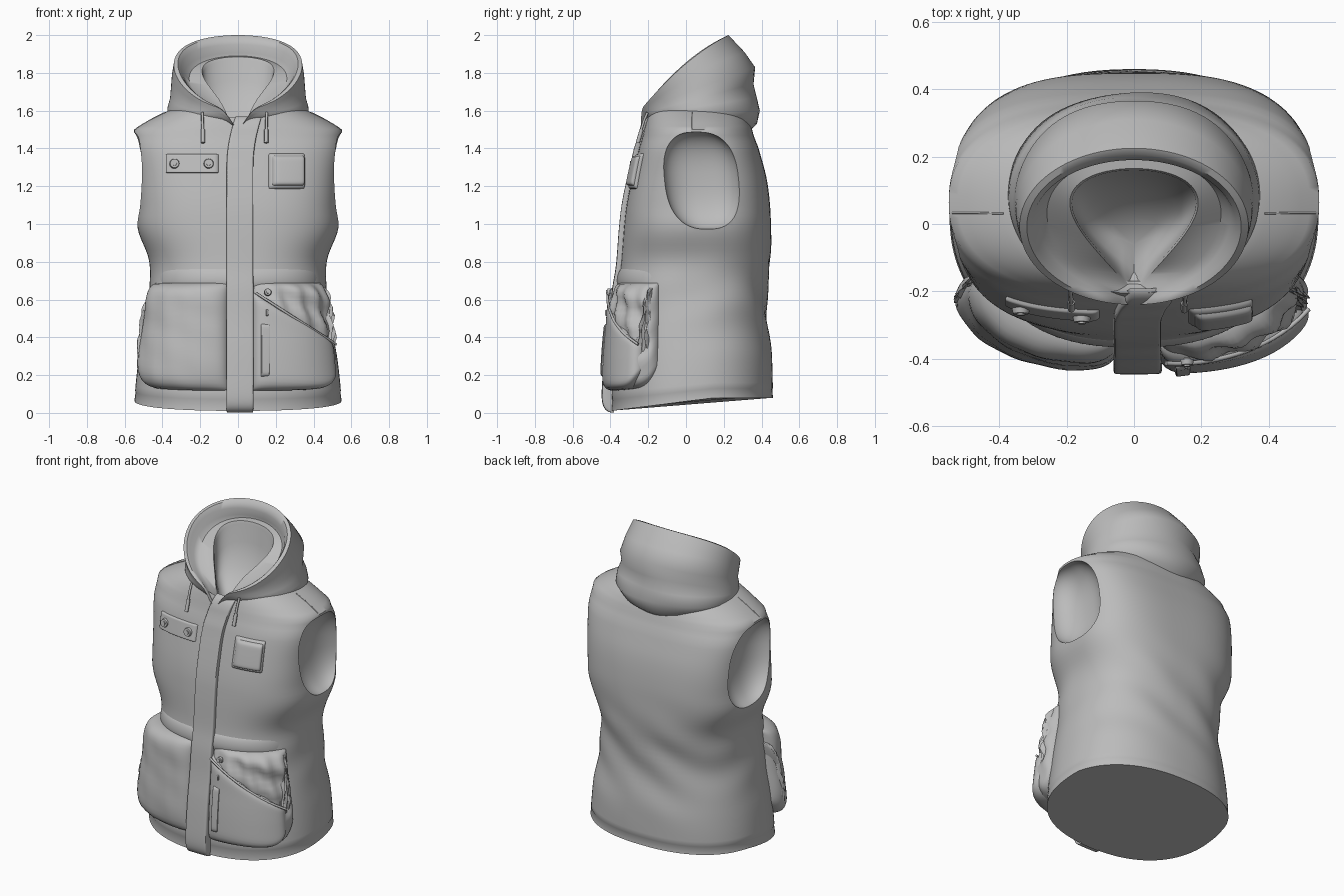
import bpy, bmesh, math
from math import sin, cos, pi, radians
from mathutils import Vector

if "Cube" in bpy.data.objects:
    bpy.data.objects.remove(bpy.data.objects["Cube"])

cloth = bpy.data.materials.new("grey cloth")
cloth.use_nodes = True
GREY = (0.5, 0.5, 0.5, 1)
cloth.diffuse_color = GREY
bsdf = cloth.node_tree.nodes["Principled BSDF"]
bsdf.inputs["Base Color"].default_value = GREY
bsdf.inputs["Roughness"].default_value = 0.8


def smooth(ob, angle):
    bpy.ops.object.select_all(action='DESELECT')
    ob.select_set(True)
    bpy.context.view_layer.objects.active = ob
    bpy.ops.object.shade_smooth_by_angle(angle=radians(angle))


def finish(name, bm, angle=40):
    bmesh.ops.recalc_face_normals(bm, faces=bm.faces)
    me = bpy.data.meshes.new(name)
    bm.to_mesh(me)
    bm.free()
    ob = bpy.data.objects.new(name, me)
    bpy.context.collection.objects.link(ob)
    me.materials.append(cloth)
    smooth(ob, angle)
    return ob


def loft(bm, rows, closed=True):
    rows = [[bm.verts.new(p) for p in r] for r in rows]
    n = len(rows[0])
    for a, b in zip(rows, rows[1:]):
        for i in range(n if closed else n - 1):
            j = (i + 1) % n
            bm.faces.new((a[i], a[j], b[j], b[i]))
    return rows


# Body sections: height, half width, front y, back y, squareness
SECTIONS = [
    (.08, .548, -.395, .46, 2.3), (.3, .525, -.385, .455, 2.3), (.5, .49, -.368, .43, 2.3),
    (.66, .472, -.36, .43, 2.4), (.8, .468, -.343, .447, 2.5), (.97, .53, -.33, .45, 2.7),
    (1.1, .53, -.315, .445, 2.9), (1.25, .535, -.285, .425, 3), (1.4, .55, -.25, .385, 2.9),
    (1.5, .55, -.222, .35, 2.4), (1.55, .47, -.21, .33, 2.3), (1.6, .37, -.195, .30, 2.2),
    (1.64, .24, -.18, .26, 2)]


def section(z):
    last = len(SECTIONS) - 1
    i = max(k for k in range(last) if SECTIONS[k][0] <= max(z, .08))
    p = [SECTIONS[max(0, min(last, i + k))] for k in (-1, 0, 1, 2)]
    t = (max(z, .08) - p[1][0]) / (p[2][0] - p[1][0])
    if z >= 1.5:
        return [a + (b - a) * t for a, b in zip(p[1], p[2])]
    if i == 8:
        p[3] = p[2]
    return [b + .5 * t * (c - a + t * (2*a - 5*b + 4*c - d + t * (3*(b - c) + d - a)))
            for a, b, c, d in zip(*p)]


def surf(a, z, off=0):
    """Point on the body; a = 0 faces the front, positive toward +x."""
    _, w, yf, yb, n = section(z)
    c, d = (yf + yb) / 2, (yb - yf) / 2
    s, k = sin(a), cos(a)
    # soft folds round the waist
    fold = .007 * math.exp(-((z - .62) / .25) ** 2) * sin(22 * z + 3 * sin(2 * a) + 2 * a) * (1 - k) / 2
    x = (w + off + fold) * math.copysign(abs(s) ** (2 / n), s)
    y = c - (d + off + fold) * math.copysign(abs(k) ** (2 / n), k)
    drop = max(0, min(1, (.15 - y) / .55)) * max(0, 1 - (z - .08) / .3)
    return Vector((x, y, z - .07 * drop))


def ang(x, z):
    """Angle of a front x position; values beyond 1 are angles already."""
    if abs(x) > 1:
        return x
    _, w, _, _, n = section(z)
    return math.copysign(math.asin(min(1, abs(x) / w) ** (n / 2)), x)


def ellipsoid(name, centre, size, shear=0, square=1):
    bm = bmesh.new()
    bmesh.ops.create_uvsphere(bm, u_segments=48, v_segments=32, radius=1)
    for v in bm.verts:
        q = [math.copysign(abs(c) ** square, c) for c in v.co]
        v.co = Vector(centre) + Vector((v.co.x * size[0], q[1] * size[1] + shear * q[2], q[2] * size[2]))
    ob = finish(name, bm)
    ob.hide_render = True
    return ob


# Vest body with scooped armholes and neck
bm = bmesh.new()
levels = [.08, .085, .125, .13] + [.16 + 1.34 * i / 44 for i in range(45)] + [1.5 + .0175 * i for i in range(1, 9)]
rows = loft(bm, [[surf(2 * pi * i / 112, z, -.003 if z == .125 else 0) for i in range(112)] for z in levels])
bm.faces.new(rows[0])
bm.faces.new(rows[-1])
body = finish("vest_body", bm, 60)
cutters = [ellipsoid("armhole_cutter", (s * .535, .085, 1.23), (.13, .202, .258), -.03, .8) for s in (-1, 1)]
cutters.append(ellipsoid("neck_cutter", (0, -.01, 1.66), (.25, .215, .24)))
for c in cutters:
    m = body.modifiers.new("cut", 'BOOLEAN')
    m.operation, m.solver, m.object = 'DIFFERENCE', 'EXACT', c
dg = bpy.context.evaluated_depsgraph_get()
cut = bpy.data.meshes.new_from_object(body.evaluated_get(dg))
body.modifiers.clear()
body.data = cut
smooth(body, 55)
for c in cutters:
    bpy.data.objects.remove(c)

# Hood: tilted rings from the neck, over the rim, down the lapels into the lining
# half width, front (y, z), back (y, z), pinch at the front, lift at the sides
HOOD = [
    (.28, -.17, 1.54, .33, 1.49, 0, 0), (.345, -.2, 1.55, .37, 1.53, 0, 0), (.375, -.215, 1.56, .395, 1.6, 0, 0),
    (.372, -.225, 1.575, .375, 1.67, 0, 0), (.36, -.23, 1.585, .352, 1.74, 0, 0),
    (.355, -.235, 1.59, .372, 1.83, 0, .01), (.35, -.238, 1.6, .31, 1.91, 0, .03),
    (.34, -.24, 1.605, .225, 2.0, 0, .04), (.325, -.235, 1.605, .205, 1.99, .03, .045),
    (.315, -.225, 1.6, .19, 1.95, .06, .04), (.308, -.22, 1.585, .2, 1.905, .12, .03),
    (.30, -.22, 1.57, .2, 1.89, .25, .01), (.285, -.222, 1.515, .165, 1.885, .9, .03),
    (.275, -.212, 1.5, .16, 1.87, .9, .02), (.255, -.185, 1.48, .15, 1.76, .8, 0),
    (.19, -.14, 1.47, .1, 1.62, .6, 0), (.08, -.06, 1.48, .02, 1.52, .2, 0)]
bm = bmesh.new()
rings = []
for w, yf, zf, yb, zb, pinch, lift in HOOD:
    ring = []
    for i in range(96):
        t = 2 * pi * (i + .5) / 96
        f = (1 - cos(t)) / 2
        crease = .006 * sin(4 * t + 30 * zb) * f if pinch == 0 and zb < 1.9 else 0
        x = w * sin(t) * f ** pinch
        z = zf + (zb - zf) * f + lift * sin(t) ** 2
        if f < .5:  # notch where the collar edges meet
            z -= max(0, z - 1.51) * math.exp(-(x / .055) ** 2)
        ring.append((x, yf + (yb - yf) * f + crease, z))
    rings.append(ring)
rows = loft(bm, rings)
bm.faces.new(rows[-1])
finish("hood", bm, 50)


def patch(name, x0, x1, z0, z1, thick, z1b=None, power=8, wrinkle=0, bulge=0, lean=0, flare=0, nu=28, nv=24):
    """Padded panel following the body between two x and two z limits."""
    z1b = z1 if z1b is None else z1b
    rows = []
    bm = bmesh.new()
    for j in range(nv + 1):
        v = -cos(pi * j / nv)
        row = []
        for i in range(nu + 1):
            u = -cos(pi * i / nu)
            top = z1 + (z1b - z1) * (u + 1) / 2
            outer = u if x1 > 1 else -u if x0 < -1 else 0
            low = z0 + .1 * max(0, outer) ** 5
            z = low + (top - low) * (v + 1) / 2
            shift = lean * max(0, (z - 1.3) / .28) ** 2
            a0, a1 = ang(x0 + shift, z), ang(x1 + shift, z)
            a = a0 + (a1 - a0) * (u + 1) / 2
            h = max(0, 1 - abs(u) ** power) * max(0, 1 - abs(v) ** power)
            full = thick + bulge * sin(2 * a) ** 2 + flare * max(0, 1 - z / .75)
            off = -.012 + (full + .012) * h ** .5
            off += wrinkle * h * sin(9 * u + 7 * v) * sin(4 * v - 5 * u)
            row.append(surf(a, z, off))
        rows.append(row)
    loft(bm, rows, closed=False)
    return finish(name, bm, 50)


# Cargo pockets wrapping to the sides: closed on the right, half-open flap on the left
patch("right_pocket", -1.17, -.05, .165, .69, .055, wrinkle=.003, bulge=.033, nu=40)
patch("right_pocket_side_fold", -1.12, -.45, .2, .62, .05, power=4, wrinkle=.014, bulge=.03)
patch("left_pocket_lining", .08, 1.17, .165, .69, .035, wrinkle=.02, bulge=.035, nu=40)
patch("left_pocket_side_fold", .42, 1.12, .3, .68, .045, power=4, wrinkle=.02, bulge=.03)
patch("left_pocket_front", .07, 1.04, .165, .645, .06, z1b=.36, power=12, bulge=.033)
patch("waist_fold", -.44, .44, .66, .77, .012, power=2, nu=60)

# Front placket, flaring forward at the hem
patch("placket", -.06, .08, .072, 1.57, .026, power=24, lean=.05, flare=.038, nu=20, nv=90)


def tube(name, pts, radius):
    cu = bpy.data.curves.new(name, 'CURVE')
    cu.dimensions = '3D'
    cu.bevel_depth, cu.bevel_resolution, cu.use_fill_caps = radius, 2, True
    sp = cu.splines.new('POLY')
    sp.points.add(len(pts) - 1)
    for p, q in zip(sp.points, pts):
        p.co = (*q, 1)
    cu.materials.append(cloth)
    ob = bpy.data.objects.new(name, cu)
    bpy.context.collection.objects.link(ob)


def on_front(x, z, off):
    return surf(ang(x, z), z, off)


def snap(name, x, z, off, r):
    bm = bmesh.new()
    for rad, depth in ((r, .016), (r * .5, .026)):
        bmesh.ops.create_cone(bm, cap_ends=True, segments=24, radius1=rad, radius2=rad * .85, depth=depth)
    ob = finish(name, bm)
    ob.location = on_front(x, z, off)
    normal = on_front(x, z, off + .02) - on_front(x, z, off)
    ob.rotation_euler = Vector((normal.x, -1, .15)).to_track_quat('Z', 'Y').to_euler()


# Chest details
patch("name_plate", -.38, -.1, 1.27, 1.37, .012, power=30)
for i, x in enumerate((-.325, -.15)):
    snap(f"plate_snap_{i + 1}", x, 1.32, .018, .027)
patch("chest_patch_base", .16, .352, 1.185, 1.375, .018, power=12)
patch("chest_patch_pad", .172, .342, 1.2, 1.365, .034, power=12)

# Pocket hardware and flap edge
snap("pocket_snap", .14, .64, .06, .02)
patch("pocket_zip", .108, .15, .22, .48, .072, power=20)
patch("zip_tab", .13, .142, .51, .55, .074, power=8)
tube("flap_edge", [on_front(.085 + .36 * i / 16, .635 - .27 * i / 16, .055 + .03 * (i / 16) ** .8)
                   for i in range(17)], .007)

# Drawstrings and shoulder seams
for side, x in (("right", -.18), ("left", .145)):
    tube(f"{side}_drawstring", [on_front(x, z, .02) for z in (1.59, 1.55, 1.5)], .007)
    tube(f"{side}_drawstring_tip", [on_front(x, z, .018) for z in (1.5, 1.43)], .011)
for side, s in (("right", -1), ("left", 1)):
    tube(f"{side}_shoulder_seam", [surf(s * 1.5, z, -.001) for z in (1.505, 1.53, 1.56, 1.59)], .003)
